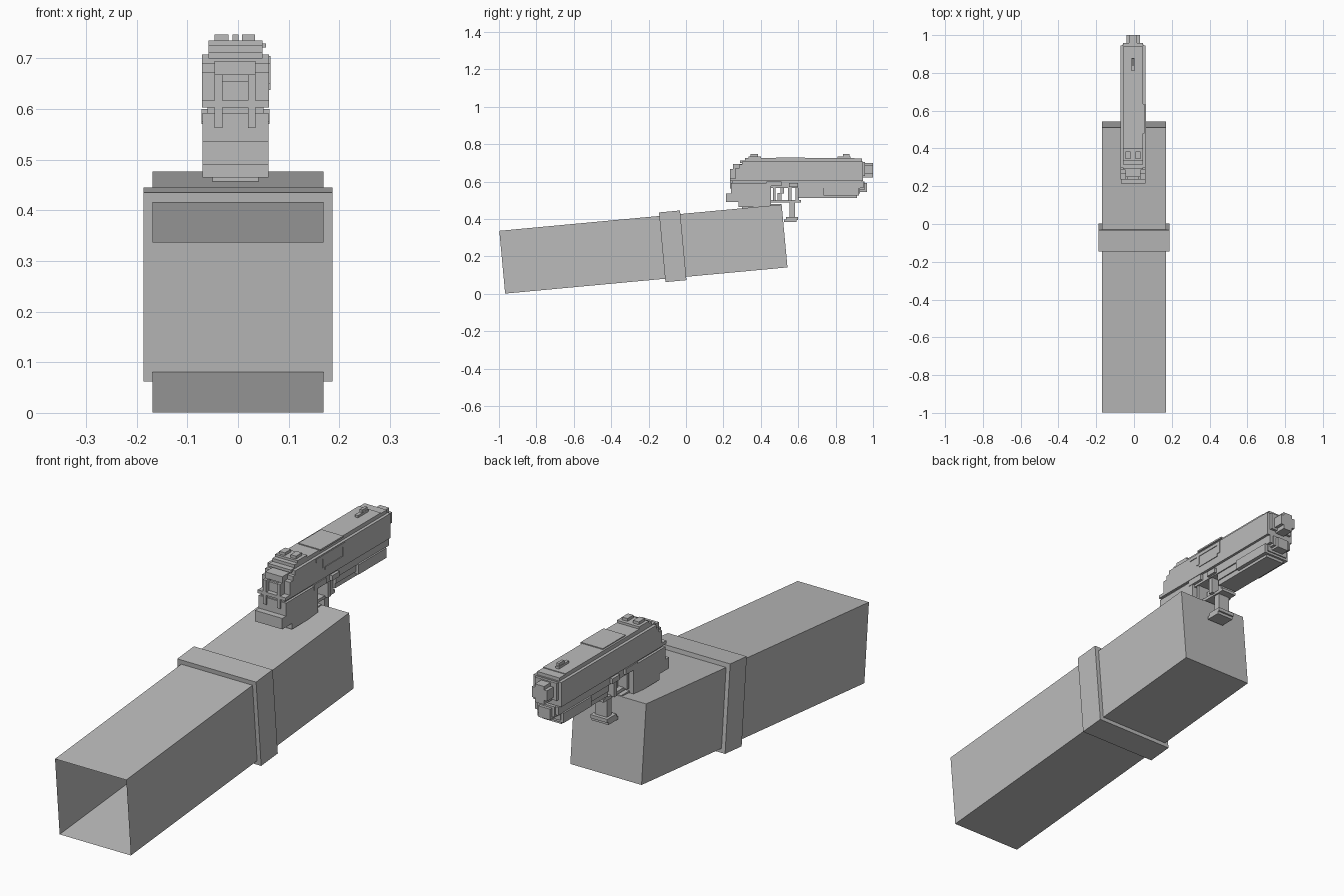
import bpy, bmesh, math
from mathutils import Matrix

grey = bpy.data.materials.new("plain grey")
grey.diffuse_color = (0.5, 0.5, 0.5, 1)
CX = -0.005  # pistol centre line


def finish(name, bm):
    bmesh.ops.recalc_face_normals(bm, faces=bm.faces)
    me = bpy.data.meshes.new(name)
    bm.to_mesh(me)
    bm.free()
    me.materials.append(grey)
    ob = bpy.data.objects.new(name, me)
    bpy.context.collection.objects.link(ob)
    return ob


def add_prism(bm, x0, x1, pts):
    """Side profile of (y, z) points extruded across x."""
    a = [bm.verts.new((x0, y, z)) for y, z in pts]
    b = [bm.verts.new((x1, y, z)) for y, z in pts]
    n = len(pts)
    bm.faces.new(a)
    bm.faces.new(b)
    for i in range(n):
        j = (i + 1) % n
        bm.faces.new((a[i], a[j], b[j], b[i]))


def rect(y0, y1, z0, z1):
    return [(y0, z0), (y1, z0), (y1, z1), (y0, z1)]


def boxes(name, items):
    """Boxes given as x0, x1 (from pistol centre), y0, y1, z0, z1."""
    bm = bmesh.new()
    for x0, x1, *r in items:
        add_prism(bm, CX + x0, CX + x1, rect(*r))
    return finish(name, bm)


def prism(name, half, pts):
    bm = bmesh.new()
    add_prism(bm, CX - half, CX + half, pts)
    return finish(name, bm)


# Tilted arm: open sleeve, cuff, hand
tilt = Matrix.Translation((0, -0.967, 0.001)) @ Matrix.Rotation(math.radians(5.3), 4, 'X')


def arm_part(name, half, r, open_back=False):
    bm = bmesh.new()
    add_prism(bm, -half, half, rect(*r))
    bmesh.ops.recalc_face_normals(bm, faces=bm.faces)
    if open_back:
        bmesh.ops.delete(bm, geom=[f for f in bm.faces if f.normal.y < -0.9], context='FACES_ONLY')
    bm.transform(tilt)
    finish(name, bm)


arm_part("sleeve", 0.169, (0, 0.86, 0, 0.337), True)
arm_part("cuff", 0.187, (0.859, 0.972, -0.018, 0.356))
arm_part("hand", 0.169, (0.97, 1.516, 0, 0.337))

# Slide with stepped back, top strip and lower rail
prism("slide", 0.066, [(.265, .617), (.265, .672), (.285, .672), (.285, .69), (.30, .69),
                       (.30, .708), (.946, .708), (.946, .617)])
prism("slide_top", 0.053, [(.29, .70), (.29, .712), (.315, .712), (.315, .725), (.90, .725),
                           (.90, .722), (.94, .722), (.94, .70)])
boxes("slide_rail", [(-.066, .066, .235, .946, .603, .617),
                     (-.055, .055, .245, .94, .585, .605)])

# Sights
boxes("rear_sight", [(-.053, .053, .335, .40, .72, .735),
                     (-.041, -.014, .345, .385, .73, .747),
                     (.013, .039, .345, .385, .73, .747)])
boxes("front_sight", [(-.008, .007, .81, .88, .72, .735),
                      (-.006, .006, .84, .875, .73, .747)])

# Ejection port frame and cover on the right side
boxes("ejection_port", [(-.045, .06, .48, .635, .722, .729),
                        (.05, .069, .44, .635, .69, .705),
                        (.05, .069, .485, .50, .65, .69),
                        (.05, .069, .50, .62, .638, .65),
                        (.05, .069, .62, .635, .65, .69)])

# Hammer arch at the back
boxes("hammer", [(-.041, .040, .25, .30, .668, .695),
                 (-.041, -.026, .235, .28, .563, .668),
                 (.025, .040, .235, .28, .563, .668),
                 (-.026, .025, .255, .28, .60, .655)])

# Barrel muzzle and guide rod
boxes("muzzle", [(-.036, .036, .93, 1.0, .64, .685),
                 (-.022, .022, .93, 1.0, .622, .70),
                 (-.052, .052, .93, .957, .63, .705)])
boxes("guide_rod", [(-.028, .028, .93, .968, .545, .592),
                    (-.04, .04, .93, .955, .555, .60)])

# Grip disappearing into the hand
prism("grip", 0.065, [(.214, .49), (.214, .537), (.24, .537), (.24, .592), (.49, .592),
                      (.49, .575), (.455, .575), (.455, .465), (.28, .465), (.28, .49)])
boxes("grip_base", [(-.045, .045, .30, .51, .454, .48)])

# Frame under the barrel with accessory rail
boxes("frame", [(-.055, .055, .45, .95, .565, .60),
                (-.05, .05, .60, .93, .535, .575),
                (-.045, .045, .60, .915, .513, .54)])
boxes("accessory_rail", [(-.062, .062, .735, .925, .525, .567)])

# Trigger and guard
boxes("trigger", [(-.015, .015, .505, .525, .535, .57),
                  (-.015, .015, .49, .51, .50, .54)])
boxes("trigger_guard", [(-.035, .035, .45, .615, .487, .50),
                        (-.035, .035, .585, .605, .50, .575),
                        (-.05, .05, .545, .565, .495, .575),
                        (-.05, .05, .465, .478, .495, .575)])

# Post and foot hanging ahead of the hand
boxes("lower_post", [(-.028, .028, .553, .583, .40, .50),
                     (-.04, .04, .535, .598, .395, .41),
                     (-.04, .04, .525, .59, .383, .397)])

# Side controls, mirrored
for side, name in ((1, "right_levers"), (-1, "left_levers")):
    a, b = sorted((side * .05, side * .067))
    boxes(name, [(a, b, .43, .51, .575, .60),
                 (a, b, .55, .60, .57, .592)])
